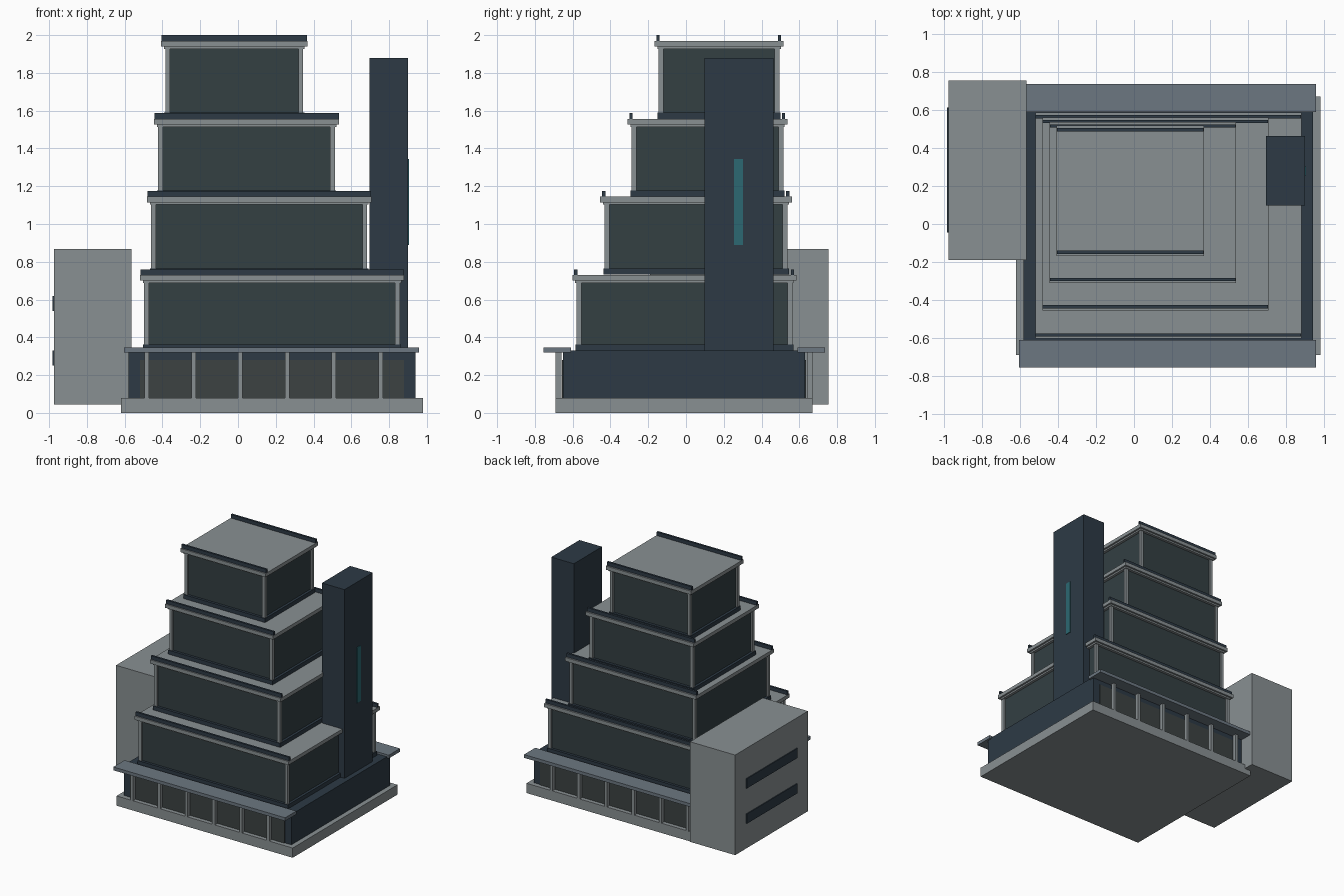
import bpy

if "Cube" in bpy.data.objects:
    bpy.data.objects.remove(bpy.data.objects["Cube"])


def material(name, rgb):
    m = bpy.data.materials.new(name)
    m.diffuse_color = (*rgb, 1)
    m.use_nodes = True
    m.node_tree.nodes["Principled BSDF"].inputs["Base Color"].default_value = m.diffuse_color
    return m


CONCRETE = material("concrete", (0.25, 0.28, 0.29))
DARK = material("dark_panel", (0.026, 0.042, 0.06))
GLASS = material("smoked_glass", (0.033, 0.05, 0.055))
LOBBY = material("lobby_glass", (0.045, 0.055, 0.055))
CANOPY = material("canopy_metal", (0.15, 0.185, 0.22))
TEAL = material("teal_glass", (0.025, 0.14, 0.17))


def box(name, x0, x1, y0, y1, z0, z1, mat):
    """Axis-aligned box from its extents."""
    bpy.ops.mesh.primitive_cube_add(
        size=1, location=((x0 + x1) / 2, (y0 + y1) / 2, (z0 + z1) / 2))
    ob = bpy.context.object
    ob.name = name
    ob.scale = (x1 - x0, y1 - y0, z1 - z0)
    bpy.ops.object.transform_apply(location=False, rotation=False, scale=True)
    ob.data.materials.append(mat)
    return ob


# Plinth and podium
box("plinth", -0.62, 0.98, -0.69, 0.67, 0, 0.08, CONCRETE)
box("podium", -0.58, 0.94, -0.65, 0.63, 0.08, 0.33, DARK)

# Lobby glazing, columns and canopies on the front and back
YC = -0.01
for side, s in (("front", -1), ("back", 1)):
    def strip(name, x0, x1, d0, d1, z0, z1, mat):
        a, b = sorted((YC + s * d0, YC + s * d1))
        box(f"{side}_{name}", x0, x1, a, b, z0, z1, mat)

    strip("lobby_glass", -0.52, 0.88, 0.63, 0.646, 0.08, 0.28, LOBBY)
    strip("canopy", -0.604, 0.957, 0.60, 0.745, 0.32, 0.347, CANOPY)
    for i in range(6):
        x = -0.482 + i * 0.2475
        strip(f"column_{i + 1}", x - 0.012, x + 0.012, 0.65, 0.68, 0.08, 0.325, CONCRETE)

# Stepped storeys: post-line extents x0, x1, y0, y1, then floor and slab top heights
STOREYS = [
    (-0.497, 0.858, -0.58, 0.563, 0.33, 0.73),
    (-0.46, 0.684, -0.432, 0.538, 0.732, 1.145),
    (-0.423, 0.514, -0.288, 0.515, 1.145, 1.557),
    (-0.385, 0.345, -0.145, 0.495, 1.557, 1.97),
]
POST = 0.026
for n, (x0, x1, y0, y1, z0, z1) in enumerate(STOREYS, 1):
    def ring(name, grow, a, b, mat):
        box(f"storey_{n}_{name}", x0 - grow, x1 + grow, y0 - grow, y1 + grow, a, b, mat)

    ring("base_band", 0.006, z0, z0 + 0.033, DARK)
    ring("glass_body", -0.015, z0 + 0.02, z1 - 0.03, GLASS)
    ring("cornice", 0.007, z1 - 0.043, z1 - 0.028, CONCRETE)
    ring("roof_slab", 0.022, z1 - 0.03, z1, CONCRETE)
    # Corner posts
    for i, px in enumerate((x0, x1 - POST)):
        for j, py in enumerate((y0, y1 - POST)):
            box(f"storey_{n}_post_{2 * i + j + 1}", px, px + POST, py, py + POST,
                z0 + 0.02, z1 - 0.03, CONCRETE)
    # Roof-edge parapets on the front and back
    for side, y in (("front", y0 - 0.012), ("back", y1 - 0.008)):
        box(f"storey_{n}_{side}_parapet", x0 - 0.02, x1 + 0.02, y, y + 0.017,
            z1, z1 + 0.03, DARK)

# Lift tower with its window strip
box("lift_tower", 0.695, 0.90, 0.097, 0.463, 0.32, 1.88, DARK)
box("lift_window", 0.89, 0.905, 0.255, 0.302, 0.89, 1.345, TEAL)

# Side annex with two window slots
box("annex", -0.975, -0.565, -0.19, 0.755, 0.045, 0.867, CONCRETE)
for i, z in enumerate((0.25, 0.54)):
    box(f"annex_window_{i + 1}", -0.982, -0.96, -0.045, 0.612, z, z + 0.08, DARK)
